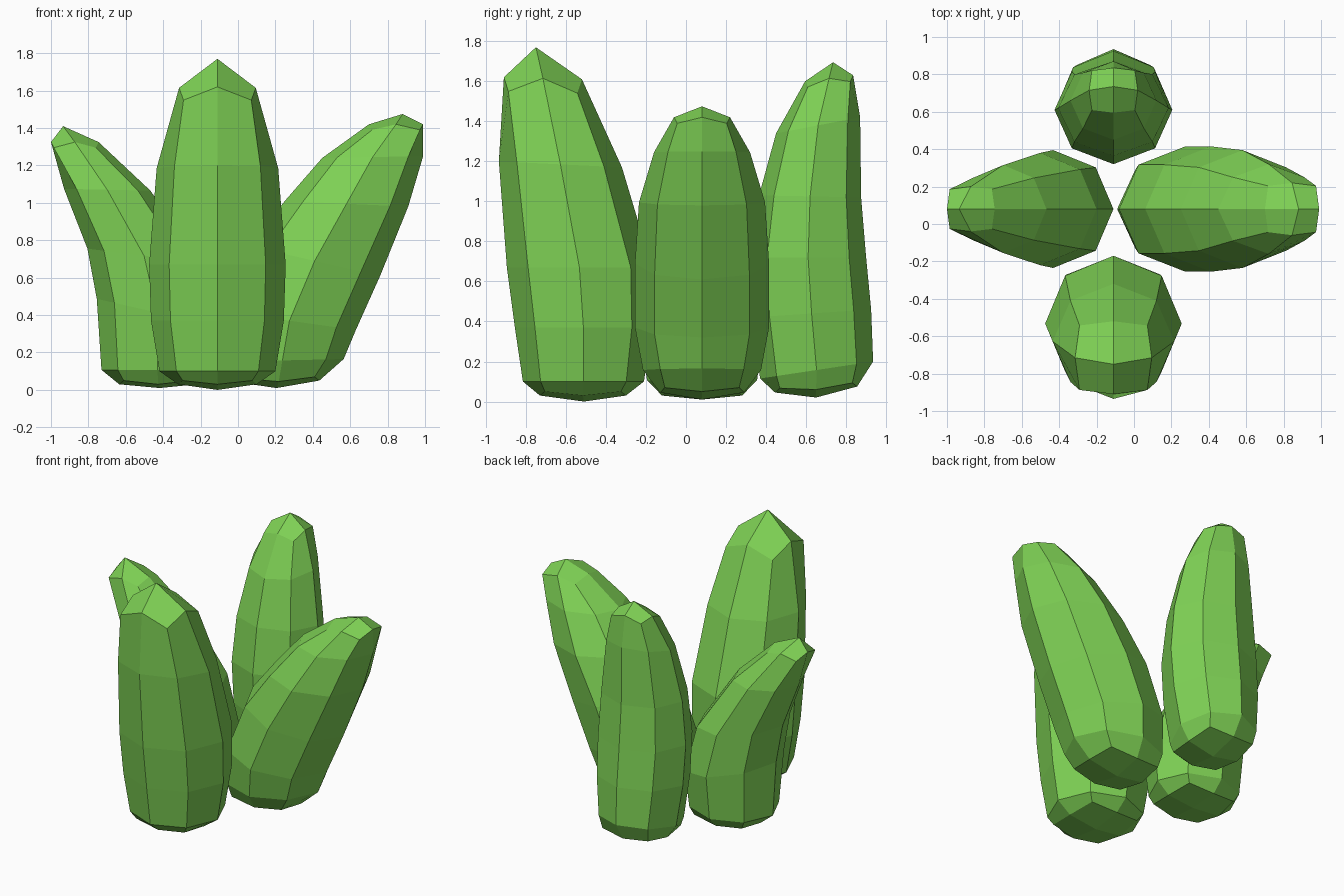
import bpy, bmesh, math

CX, CY = -0.11, 0.08   # point the four lobes surround

green = bpy.data.materials.new("plant_green")
green.diffuse_color = (0.21, 0.64, 0.09, 1)


def lobe(name, axis, bottom, rings, top, drop):
    """Octagonal loft leaning along one axis.
    Each ring: inner position, inner z, outer position, outer z, half width."""
    bm = bmesh.new()

    def vert(a, side, z):
        return bm.verts.new((a, CY + side, z) if axis == "x" else (CX + side, a, z))

    loops = []
    for i, (ai, zi, ao, zo, w) in enumerate(rings):
        # end rings are squarish, with corners pulled toward the middle
        end = -1 if i == 0 else 1 if i == len(rings) - 1 else 0
        shift = {-1: 0.02, 0: 0, 1: -drop}[end]
        loop = []
        for k in range(8):
            c, s = math.cos(k * math.pi / 4), math.sin(k * math.pi / 4)
            corner = k % 2 == 1
            f = 1.25 if end and corner else 1
            c, s = c * f, s * f
            loop.append(vert((ai + ao) / 2 + c * (ao - ai) / 2, s * w,
                             (zi + zo) / 2 + c * (zo - zi) / 2 + (shift if corner else 0)))
        loops.append(loop)

    # side walls
    for lo, hi in zip(loops, loops[1:]):
        for k in range(8):
            n = (k + 1) % 8
            bm.faces.new((lo[k], lo[n], hi[n], hi[k]))
    # four-quad caps
    for loop, (a, z) in ((loops[0], bottom), (loops[-1], top)):
        pole = vert(a, 0, z)
        for k in range(0, 8, 2):
            bm.faces.new((pole, loop[k], loop[k + 1], loop[(k + 2) % 8]))

    bmesh.ops.recalc_face_normals(bm, faces=bm.faces)
    mesh = bpy.data.meshes.new(name)
    bm.to_mesh(mesh)
    bm.free()
    mesh.materials.append(green)
    bpy.context.collection.objects.link(bpy.data.objects.new(name, mesh))


# tall front lobe
lobe("front_lobe", "y", (-0.51, 0.0), [
    (-0.30, 0.03, -0.73, 0.03, 0.21),
    (-0.21, 0.10, -0.815, 0.10, 0.31),
    (-0.17, 0.37, -0.855, 0.37, 0.355),
    (-0.17, 0.67, -0.895, 0.67, 0.365),
    (-0.32, 1.17, -0.935, 1.20, 0.325),
    (-0.52, 1.61, -0.91, 1.62, 0.205)], (-0.75, 1.77), 0.07)

# back lobe
lobe("back_lobe", "y", (0.65, 0.02), [
    (0.445, 0.045, 0.855, 0.075, 0.20),
    (0.37, 0.115, 0.935, 0.20, 0.27),
    (0.33, 0.42, 0.925, 0.46, 0.305),
    (0.32, 0.72, 0.90, 0.72, 0.315),
    (0.365, 1.03, 0.875, 1.02, 0.295),
    (0.45, 1.34, 0.87, 1.42, 0.23),
    (0.595, 1.60, 0.835, 1.63, 0.13)], (0.735, 1.695), 0.03)

# right lobe, leaning far out
lobe("right_lobe", "x", (0.206, 0.01), [
    (0.0, 0.04, 0.435, 0.05, 0.21),
    (-0.09, 0.15, 0.565, 0.165, 0.295),
    (-0.08, 0.42, 0.63, 0.32, 0.335),
    (0.06, 0.77, 0.76, 0.61, 0.335),
    (0.25, 1.01, 0.91, 0.98, 0.315),
    (0.45, 1.24, 0.99, 1.25, 0.24),
    (0.70, 1.42, 0.99, 1.42, 0.14)], (0.88, 1.475), 0.03)

# left lobe, slimmer and curved
lobe("left_lobe", "x", (-0.42, 0.01), [
    (-0.22, 0.03, -0.635, 0.03, 0.20),
    (-0.13, 0.105, -0.73, 0.107, 0.275),
    (-0.11, 0.34, -0.755, 0.487, 0.315),
    (-0.20, 0.68, -0.805, 0.755, 0.30),
    (-0.468, 1.065, -0.93, 1.075, 0.235),
    (-0.745, 1.325, -1.0, 1.325, 0.12)], (-0.935, 1.41), 0.03)
